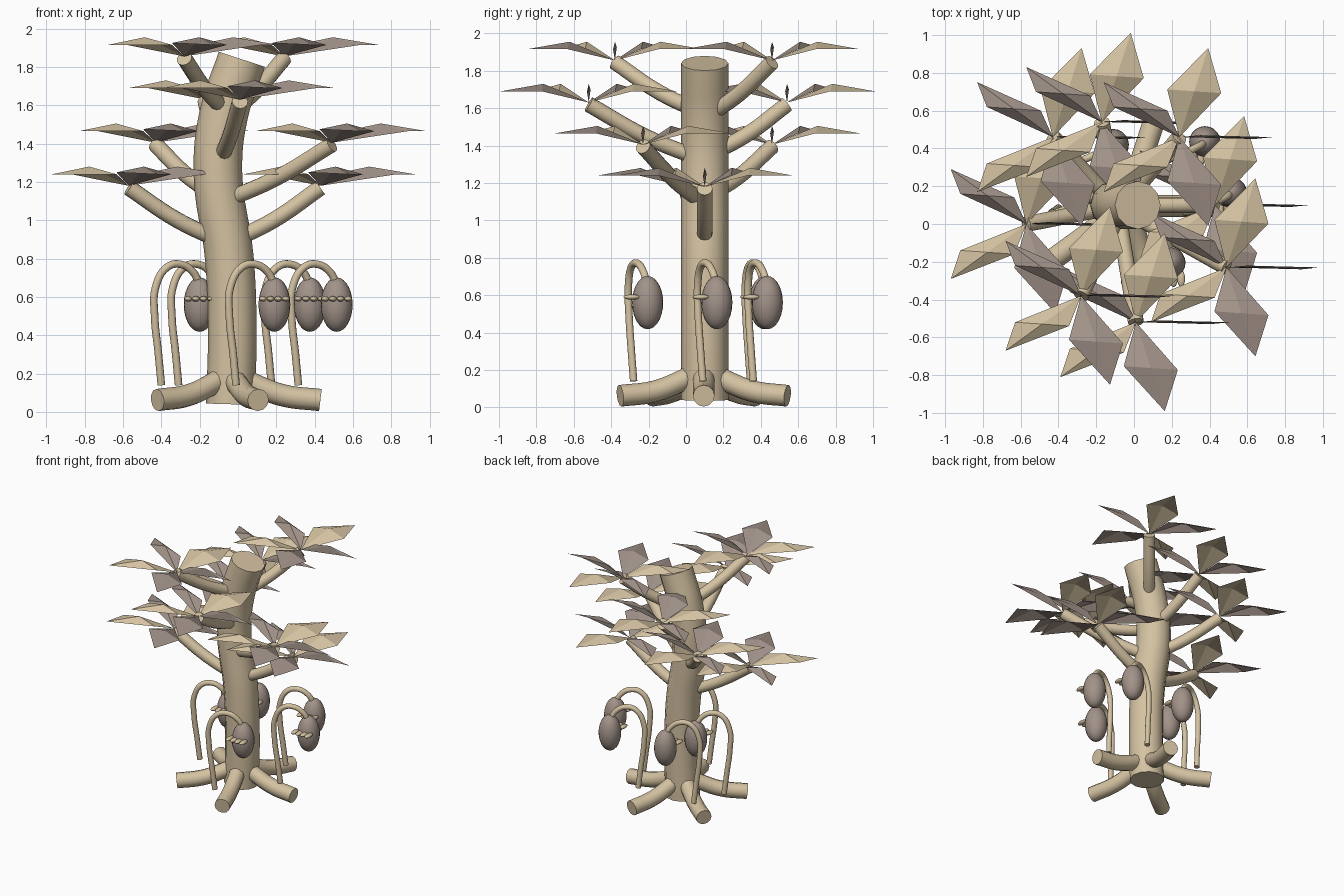
import bpy, bmesh, math
from mathutils import Vector, Matrix

if "Cube" in bpy.data.objects:
    bpy.data.objects.remove(bpy.data.objects["Cube"])


def material(name, rgb):
    m = bpy.data.materials.new(name)
    m.diffuse_color = (*rgb, 1)
    m.use_nodes = True
    m.node_tree.nodes["Principled BSDF"].inputs["Base Color"].default_value = m.diffuse_color
    return m


TAN = material("tan bark", (0.66, 0.54, 0.36))
BROWN = material("grey brown", (0.36, 0.29, 0.25))


def tube(name, points, radius):
    """Smooth round tube running through the points."""
    cu = bpy.data.curves.new(name, 'CURVE')
    cu.dimensions = '3D'
    cu.bevel_depth = radius
    cu.bevel_resolution = 4
    cu.resolution_u = 6
    cu.use_fill_caps = True
    sp = cu.splines.new('BEZIER')
    sp.bezier_points.add(len(points) - 1)
    for bp, p in zip(sp.bezier_points, points):
        bp.co = p
        bp.handle_left_type = bp.handle_right_type = 'AUTO'
    cu.materials.append(TAN)
    ob = bpy.data.objects.new(name, cu)
    bpy.context.collection.objects.link(ob)


def mesh_object(name, bm, mats, smooth):
    me = bpy.data.meshes.new(name)
    for f in bm.faces:
        f.smooth = smooth
    bm.to_mesh(me)
    bm.free()
    for m in mats:
        me.materials.append(m)
    bpy.context.collection.objects.link(bpy.data.objects.new(name, me))


def add_ellipsoid(bm, centre, size, segs, rings):
    mat = Matrix.Translation(centre) @ Matrix.Diagonal((*size, 1))
    bmesh.ops.create_uvsphere(bm, u_segments=segs, v_segments=rings, radius=1, matrix=mat)


# Trunk: gently swaying column
tube("trunk", [(-0.04, 0.1, 0.04), (-0.03, 0.1, 0.4), (-0.045, 0.1, 0.8),
               (-0.105, 0.1, 1.25), (-0.075, 0.1, 1.55), (0.02, 0.1, 1.84)], 0.127)

# Roots: five, evenly spread
for i in range(5):
    a = math.radians(72 * i)
    d = Vector((math.cos(a), math.sin(a), 0))
    c = Vector((-0.04, 0.095, 0))
    tube(f"root_{i}", [c + d * r + Vector((0, 0, z))
                       for r, z in ((0.05, 0.18), (0.14, 0.135), (0.28, 0.085), (0.47, 0.062))], 0.058)


# Leaf cluster: five creased diamond leaves, their width always along x
def leaf_cluster(name, base):
    bm = bmesh.new()
    for i in range(5):
        a = math.radians(72 * i)
        d = Vector((math.cos(a), math.sin(a), 0))
        side = Vector((0.143, -0.01, 0))
        mid = base + d * 0.255
        root = bm.verts.new(base)
        ridge = bm.verts.new(mid + Vector((0, 0, 0.1)))
        tip = bm.verts.new(base + d * 0.495 + Vector((0, 0, 0.06)))
        left = bm.verts.new(mid - side + Vector((0, 0, 0.07)))
        right = bm.verts.new(mid + side + Vector((0, 0, 0.06)))
        for tri in ((root, right, ridge), (right, tip, ridge),
                    (tip, left, ridge), (left, root, ridge)):
            f = bm.faces.new(tri)
            f.material_index = (i + 1) % 2
            f.normal_update()
            if f.normal.z < 0:
                f.normal_flip()
    mesh_object(name, bm, [TAN, BROWN], False)


# Branches: (trunk x, start height, tip x, tip y, tip height)
branches = [(-0.06, 0.88, 0.43, 0.10, 1.18), (-0.06, 0.88, -0.57, 0.0, 1.18),
            (-0.10, 1.09, 0.49, -0.23, 1.405), (-0.10, 1.12, -0.43, 0.46, 1.405),
            (-0.09, 1.32, 0.01, -0.52, 1.63), (-0.09, 1.34, -0.17, 0.54, 1.63),
            (-0.06, 1.55, 0.24, 0.46, 1.855), (-0.06, 1.57, -0.28, -0.38, 1.855)]
for i, (x, z0, tx, ty, tz) in enumerate(branches):
    start, end = Vector((x, 0.1, z0)), Vector((tx, ty, tz - 0.01))
    mid = start.lerp(end, 0.5) - Vector((0, 0, 0.025))
    tube(f"branch_{i}", [start, mid, end], 0.042)
    leaf_cluster(f"leaf_cluster_{i}", Vector((tx, ty, tz)))

# Hooked stems, each with a hanging pod and a row of finger nubs
hook = [(0, 0, 0.14), (-0.015, -0.012, 0.3), (-0.035, -0.025, 0.5), (-0.03, -0.028, 0.65),
        (0.03, -0.01, 0.755), (0.1, 0.02, 0.77), (0.165, 0.05, 0.73), (0.197, 0.07, 0.67)]
stems = [(0.315, 0.09), (0.175, 0.36), (-0.31, 0.345), (-0.4, 0.085), (-0.01, -0.28)]
for i, (x, y) in enumerate(stems):
    foot = Vector((x, y, 0))
    tube(f"hook_stem_{i}", [foot + Vector(p) for p in hook], 0.02)
    pod = foot + Vector((0.2, 0.075, 0.56))
    bm = bmesh.new()
    add_ellipsoid(bm, pod, (0.083, 0.083, 0.142), 20, 14)
    mesh_object(f"pod_{i}", bm, [BROWN], True)
    bm = bmesh.new()
    for k in (-1.5, -0.5, 0.5, 1.5):
        add_ellipsoid(bm, pod + Vector((k * 0.04, -0.085, 0.03)), (0.021, 0.045, 0.014), 10, 8)
    mesh_object(f"finger_nubs_{i}", bm, [TAN], True)
